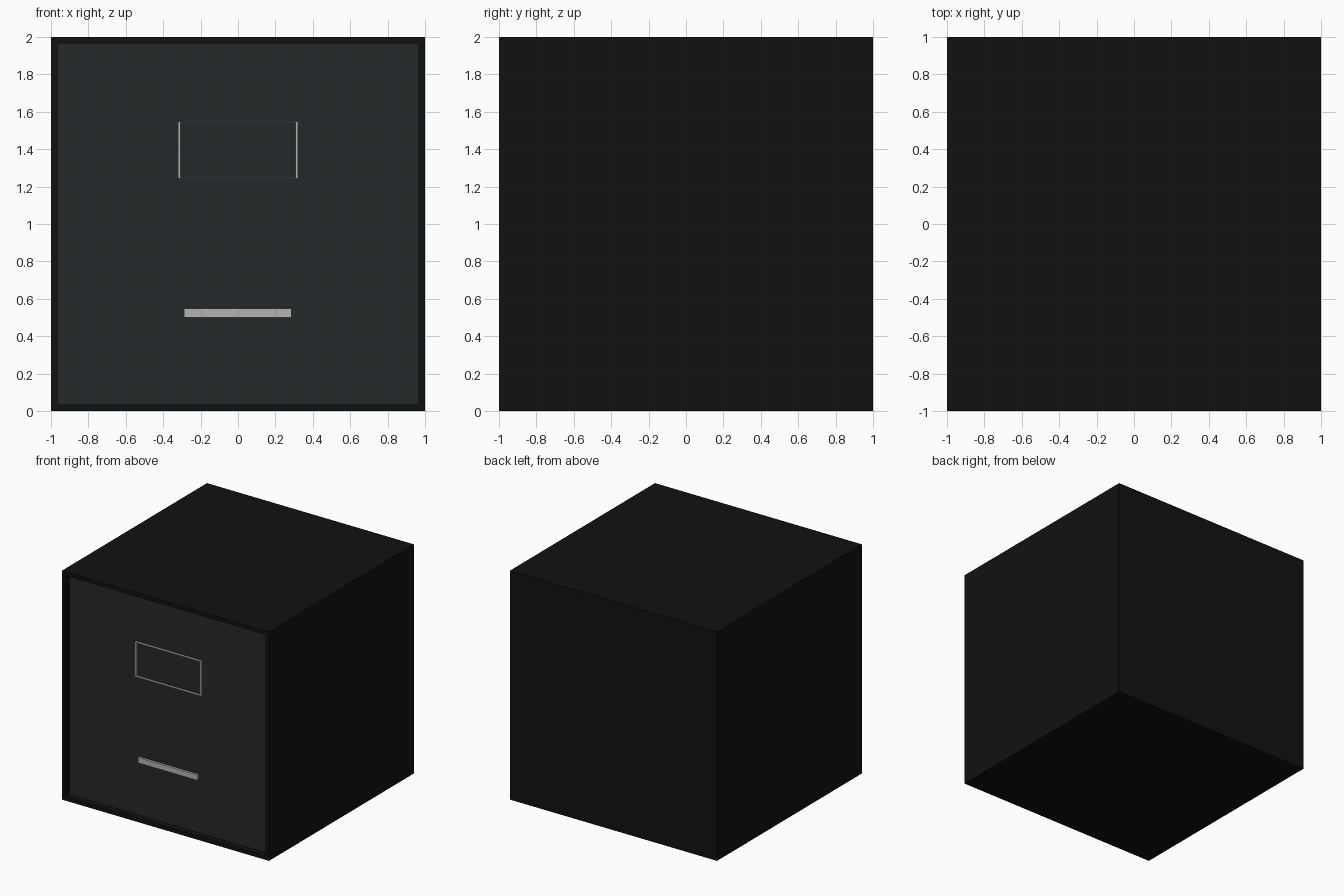
import bpy, bmesh
from mathutils import Vector

if "Cube" in bpy.data.objects:
    bpy.data.objects.remove(bpy.data.objects["Cube"])


def material(name, rgb):
    m = bpy.data.materials.new(name)
    m.diffuse_color = (*rgb, 1)
    m.use_nodes = True
    m.node_tree.nodes["Principled BSDF"].inputs["Base Color"].default_value = m.diffuse_color
    return m


def new_object(name, bm, mat):
    mesh = bpy.data.meshes.new(name)
    bm.to_mesh(mesh)
    bm.free()
    mesh.materials.append(mat)
    ob = bpy.data.objects.new(name, mesh)
    bpy.context.collection.objects.link(ob)
    return ob


def add_box(bm, lo, hi):
    lo, hi = Vector(lo), Vector(hi)
    verts = bmesh.ops.create_cube(bm, size=1)["verts"]
    bmesh.ops.scale(bm, vec=hi - lo, verts=verts)
    bmesh.ops.translate(bm, vec=(lo + hi) / 2, verts=verts)


black = material("black_shell", (0.0056, 0.0056, 0.0056))
slate = material("slate_drawer", (0.017, 0.021, 0.023))
metal = material("light_metal", (0.45, 0.45, 0.45))

RIM, PANEL_Y, TRIM_Y = 0.05, -0.95, -0.97

# Cabinet shell with a shallow recess; the recess floor is the drawer front
bm = bmesh.new()
add_box(bm, (-1, -1, 0), (1, 1, 2))
bm.normal_update()
front = next(f for f in bm.faces if f.normal.y < -0.9)
bmesh.ops.inset_region(bm, faces=[front], thickness=RIM)
ring = bmesh.ops.extrude_face_region(bm, geom=[front])
bmesh.ops.delete(bm, geom=[front], context="FACES_ONLY")
floor = next(g for g in ring["geom"] if isinstance(g, bmesh.types.BMFace))
bmesh.ops.translate(bm, vec=(0, PANEL_Y + 1, 0), verts=floor.verts)
floor.material_index = 1
bmesh.ops.recalc_face_normals(bm, faces=bm.faces)
cabinet = new_object("cabinet_with_drawer_front", bm, black)
cabinet.data.materials.append(slate)

# Label holder: thin rectangular frame
W, Z0, Z1, SIDE, BAR = 0.32, 1.243, 1.548, 0.012, 0.006
bm = bmesh.new()
for s in (-1, 1):
    x0, x1 = sorted((s * W, s * (W - SIDE)))
    add_box(bm, (x0, TRIM_Y, Z0), (x1, PANEL_Y, Z1))
for z in (Z0, Z1 - BAR):
    add_box(bm, (-W + SIDE, TRIM_Y, z), (W - SIDE, PANEL_Y, z + BAR))
new_object("label_frame", bm, metal)

# Drawer pull bar
bm = bmesh.new()
add_box(bm, (-0.288, TRIM_Y, 0.5), (0.286, PANEL_Y, 0.547))
new_object("drawer_handle", bm, metal)
